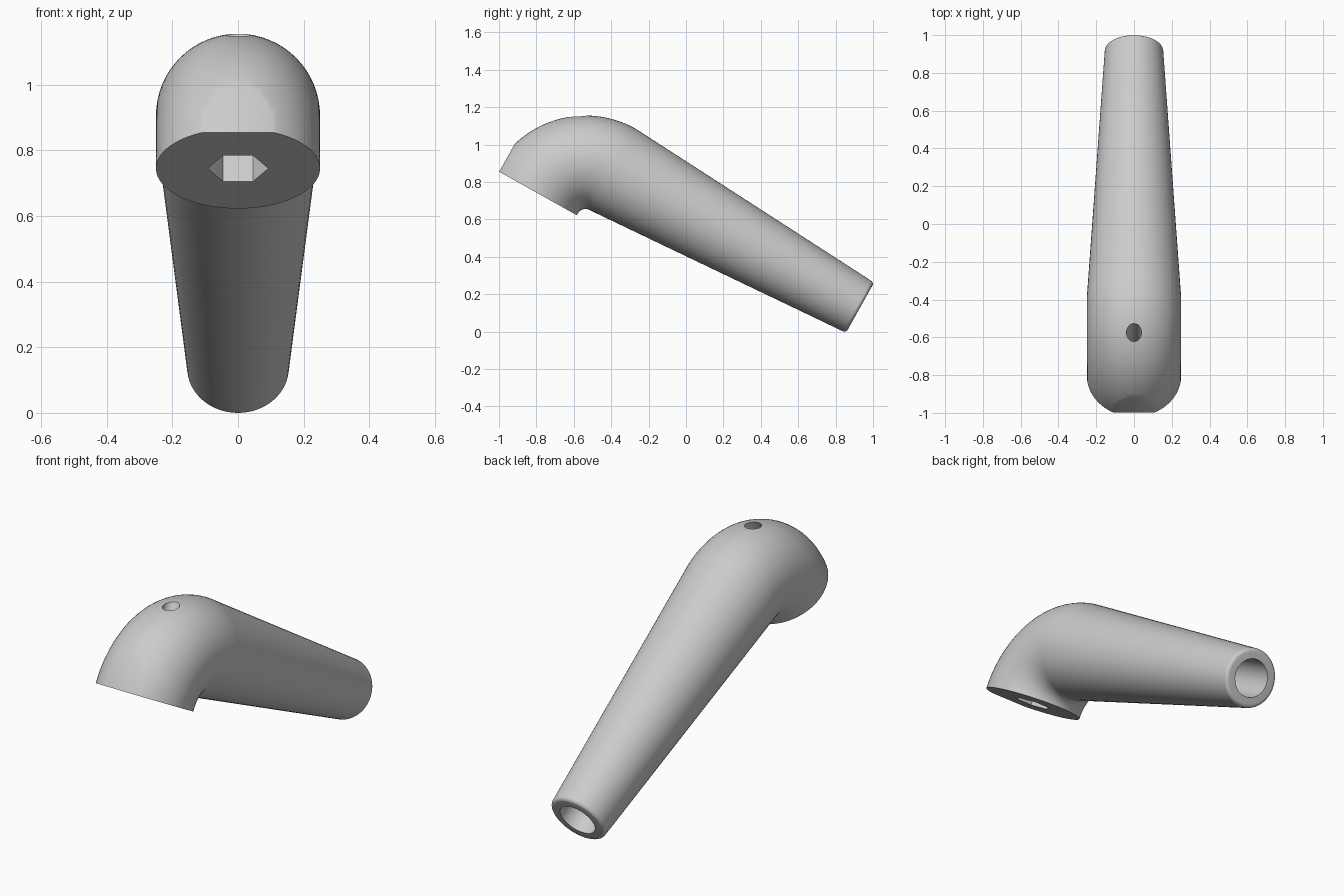
import bpy
import bmesh
from math import sin, cos, pi, radians
from mathutils import Vector, Matrix

if "Cube" in bpy.data.objects:
    bpy.data.objects.remove(bpy.data.objects["Cube"], do_unlink=True)

TILT = radians(29.2)
SEGMENTS = 64
AXIS_Z = 0.57          # grip axis height in the untilted frame
JOINT_Y = -0.768       # where the elbow meets the grip
END_Y = 0.748
BEND = 0.297           # elbow centreline radius
R_HEAD, R_TIP, FILLET = 0.25, 0.155, 0.02
BASE_Z = 0.263
HEAD_Y = JOINT_Y - BEND

grey = bpy.data.materials.new("plain grey")
grey.use_nodes = True
colour = (0.6, 0.6, 0.6, 1)
grey.diffuse_color = colour
grey.node_tree.nodes["Principled BSDF"].inputs["Base Color"].default_value = colour


def mesh_object(name, bm):
    bmesh.ops.recalc_face_normals(bm, faces=bm.faces)
    mesh = bpy.data.meshes.new(name)
    bm.to_mesh(mesh)
    bm.free()
    mesh.materials.append(grey)
    obj = bpy.data.objects.new(name, mesh)
    bpy.context.collection.objects.link(obj)
    return obj


def ring(bm, centre, up, radius):
    side = Vector((1, 0, 0))
    return [bm.verts.new(centre + radius * (cos(a) * side + sin(a) * up))
            for a in (2 * pi * i / SEGMENTS for i in range(SEGMENTS))]


def prism(name, sides, radius, start, direction, length):
    """Cutter of regular section running from start along direction."""
    bm = bmesh.new()
    turn = Vector(direction).to_track_quat('Z', 'X').to_matrix().to_4x4()
    middle = Vector(start) + Vector(direction) * length / 2
    bmesh.ops.create_cone(bm, cap_ends=True, segments=sides, radius1=radius,
                          radius2=radius, depth=length,
                          matrix=Matrix.Translation(middle) @ turn)
    return mesh_object(name, bm)


# Handle: swept elbow, tapered grip and rounded tip
bm = bmesh.new()
pivot = Vector((0, JOINT_Y, AXIS_Z - BEND))
rings = [ring(bm, Vector((0, HEAD_Y, BASE_Z)), Vector((0, -1, 0)), R_HEAD)]
STEPS = 28
for i in range(STEPS + 1):
    a = pi / 2 * i / STEPS
    up = Vector((0, -cos(a), sin(a)))
    rings.append(ring(bm, pivot + BEND * up, up, R_HEAD))
for i in range(7):
    a = pi / 2 * i / 6
    centre = Vector((0, END_Y - FILLET * (1 - sin(a)), AXIS_Z))
    rings.append(ring(bm, centre, Vector((0, 0, 1)), R_TIP - FILLET * (1 - cos(a))))
for low, high in zip(rings, rings[1:]):
    for i in range(SEGMENTS):
        j = (i + 1) % SEGMENTS
        bm.faces.new((low[i], low[j], high[j], high[i]))
bm.faces.new(rings[0])
bm.faces.new(rings[-1])
handle = mesh_object("handle", bm)

# Cutters: hex socket, bolt hole, tip bore and the flat on the front
bm = bmesh.new()
bmesh.ops.create_cube(bm, size=1, matrix=Matrix.Translation((0, -1.791, 0.5)))
cutters = [
    mesh_object("front_flat_cutter", bm),
    prism("hex_socket_cutter", 6, 0.0925, (0, HEAD_Y, BASE_Z - 0.1), (0, 0, 1), 0.3),
    prism("bolt_hole_cutter", 32, 0.04, (0, HEAD_Y, BASE_Z + 0.1), (0, 0, 1), 0.8),
    prism("tip_bore_cutter", 24, 0.1, (0, END_Y + 0.1, AXIS_Z), (0, -1, 0), 0.8),
]
# Point the hexagon's corners sideways
hexagon = cutters[1].data
widest = max(v.co.x for v in hexagon.vertices)
if widest < 0.09:
    pin = Matrix.Translation((0, HEAD_Y, 0))
    hexagon.transform(pin @ Matrix.Rotation(pi / 6, 4, 'Z') @ pin.inverted())

bpy.context.view_layer.objects.active = handle
for cutter in cutters:
    cutter.hide_render = True
    mod = handle.modifiers.new(cutter.name, 'BOOLEAN')
    mod.operation = 'DIFFERENCE'
    mod.solver = 'EXACT'
    mod.object = cutter
    bpy.ops.object.modifier_apply(modifier=mod.name)
for cutter in cutters:
    bpy.data.objects.remove(cutter, do_unlink=True)

# Tilt into place and rest on the ground
handle.data.transform(Matrix.Rotation(-TILT, 4, 'X'))
lowest = min(v.co.z for v in handle.data.vertices)
ys = [v.co.y for v in handle.data.vertices]
handle.data.transform(Matrix.Translation((0, -(min(ys) + max(ys)) / 2, -lowest)))

for obj in bpy.context.selected_objects:
    obj.select_set(False)
handle.select_set(True)
bpy.ops.object.shade_smooth_by_angle(angle=radians(30))
